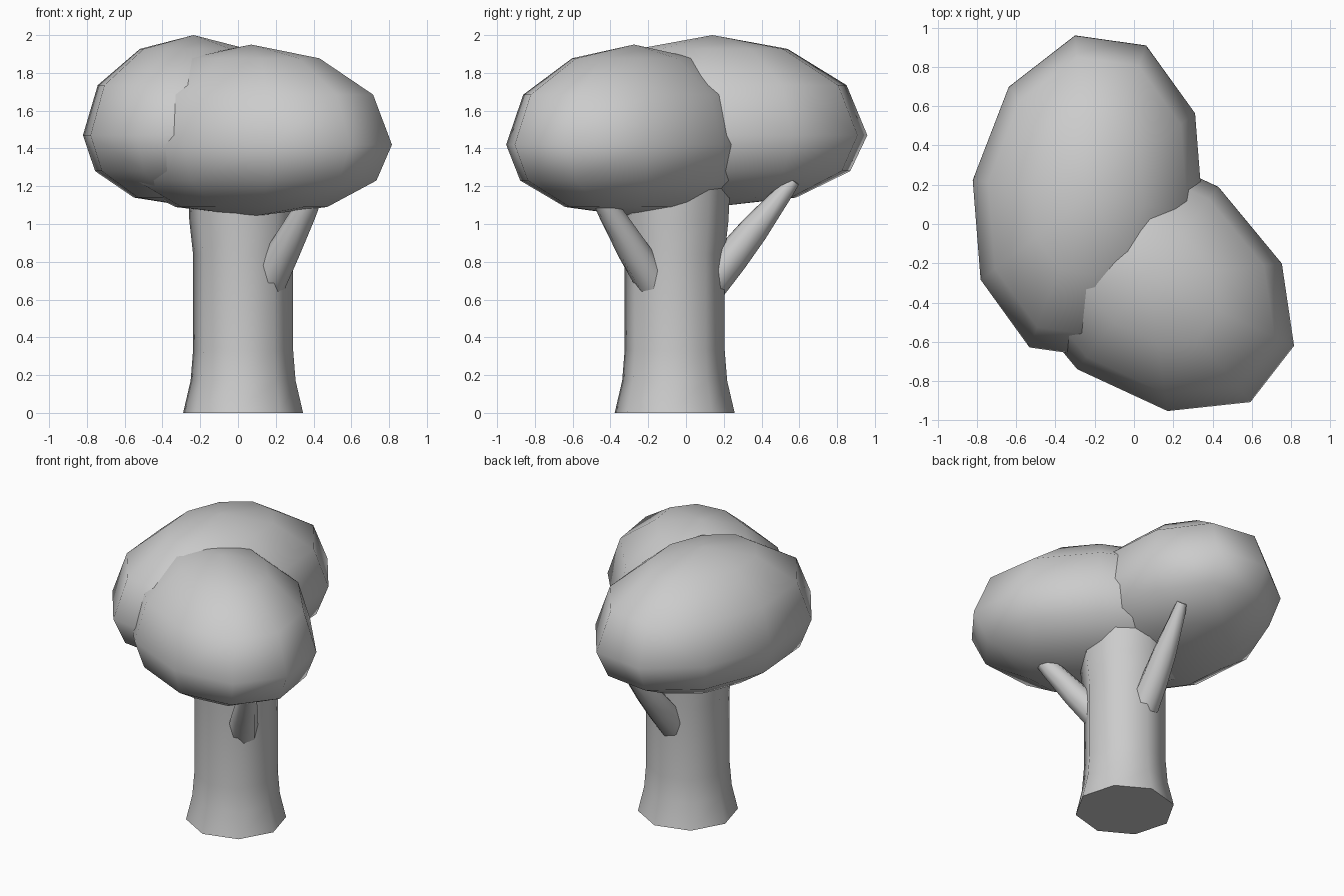
import bpy, bmesh, math
from mathutils import Vector

if "Cube" in bpy.data.objects:
    bpy.data.objects.remove(bpy.data.objects["Cube"])


def loft(name, rings):
    """Skin a list of rings; a one-point ring becomes a pole, open ends are capped."""
    bm = bmesh.new()
    rows = [[bm.verts.new(p) for p in ring] for ring in rings]
    for lo, hi in zip(rows, rows[1:]):
        n = max(len(lo), len(hi))
        for i in range(n):
            j = (i + 1) % n
            if len(lo) == 1:
                bm.faces.new((lo[0], hi[j], hi[i]))
            elif len(hi) == 1:
                bm.faces.new((lo[i], lo[j], hi[0]))
            else:
                bm.faces.new((lo[i], lo[j], hi[j], hi[i]))
    for row in (rows[0], rows[-1]):
        if len(row) > 2:
            bm.faces.new(row)
    bmesh.ops.recalc_face_normals(bm, faces=bm.faces)
    mesh = bpy.data.meshes.new(name)
    bm.to_mesh(mesh)
    bm.free()
    obj = bpy.data.objects.new(name, mesh)
    bpy.context.collection.objects.link(obj)
    bpy.ops.object.select_all(action='DESELECT')
    obj.select_set(True)
    bpy.context.view_layer.objects.active = obj
    bpy.ops.object.shade_smooth_by_angle(angle=math.radians(60))
    return obj


def ring(center, a, b, sides, turn=0.0):
    c, a, b = Vector(center), Vector(a), Vector(b)
    angles = [turn + math.tau * i / sides for i in range(sides)]
    return [c + a * math.cos(t) + b * math.sin(t) for t in angles]


def crown(name, center, a, b):
    """Ten-sided skewed ellipsoid with a flatter underside."""
    c = Vector(center)
    profile = [(0.54, -0.33), (0.89, -0.19), (1.0, 0.0), (0.866, 0.265), (0.485, 0.457)]
    rings = [[c + Vector((0, 0, -0.38))]]
    for r, z in profile:
        rings.append(ring(c + Vector((0, 0, z)), Vector(a) * r, Vector(b) * r, 10))
    rings.append([c + Vector((0, 0, 0.53))])
    return loft(name, rings)


def branch(name, points):
    """Tapered eight-sided limb along (x, y, z, radius) points."""
    axis = (Vector(points[-1][:3]) - Vector(points[0][:3])).normalized()
    side = axis.cross(Vector((0, 0, 1))).normalized()
    up = side.cross(axis)
    return loft(name, [ring(p[:3], side * p[3], up * p[3], 8) for p in points])


# Trunk, flared at foot and top
trunk = [(0, 0.32), (0.17, 0.28), (0.33, 0.267), (0.84, 0.267), (1.02, 0.287), (1.3, 0.3)]
loft("trunk", [ring((0.027, -0.06, z), (r, 0, 0), (0, r, 0), 8, math.radians(-7))
               for z, r in trunk])

# Two leaf crowns
crown("back_crown", (-0.235, 0.14, 1.47), (-0.065, 0.82, 0), (0.595, 0.179, 0))
crown("front_crown", (0.07, -0.275, 1.42), (0.745, -0.345, 0), (0.136, 0.60, 0))

# Limbs reaching into the crowns
branch("front_branch", [(0.14, -0.15, 0.66, 0.10), (0.245, -0.28, 0.86, 0.085),
                        (0.35, -0.40, 1.06, 0.065), (0.41, -0.47, 1.18, 0.05)])
branch("back_branch", [(0.02, 0.12, 0.68, 0.10), (0.03, 0.24, 0.82, 0.09),
                       (0.045, 0.36, 0.97, 0.078), (0.07, 0.53, 1.18, 0.045),
                       (0.08, 0.57, 1.23, 0.035)])
